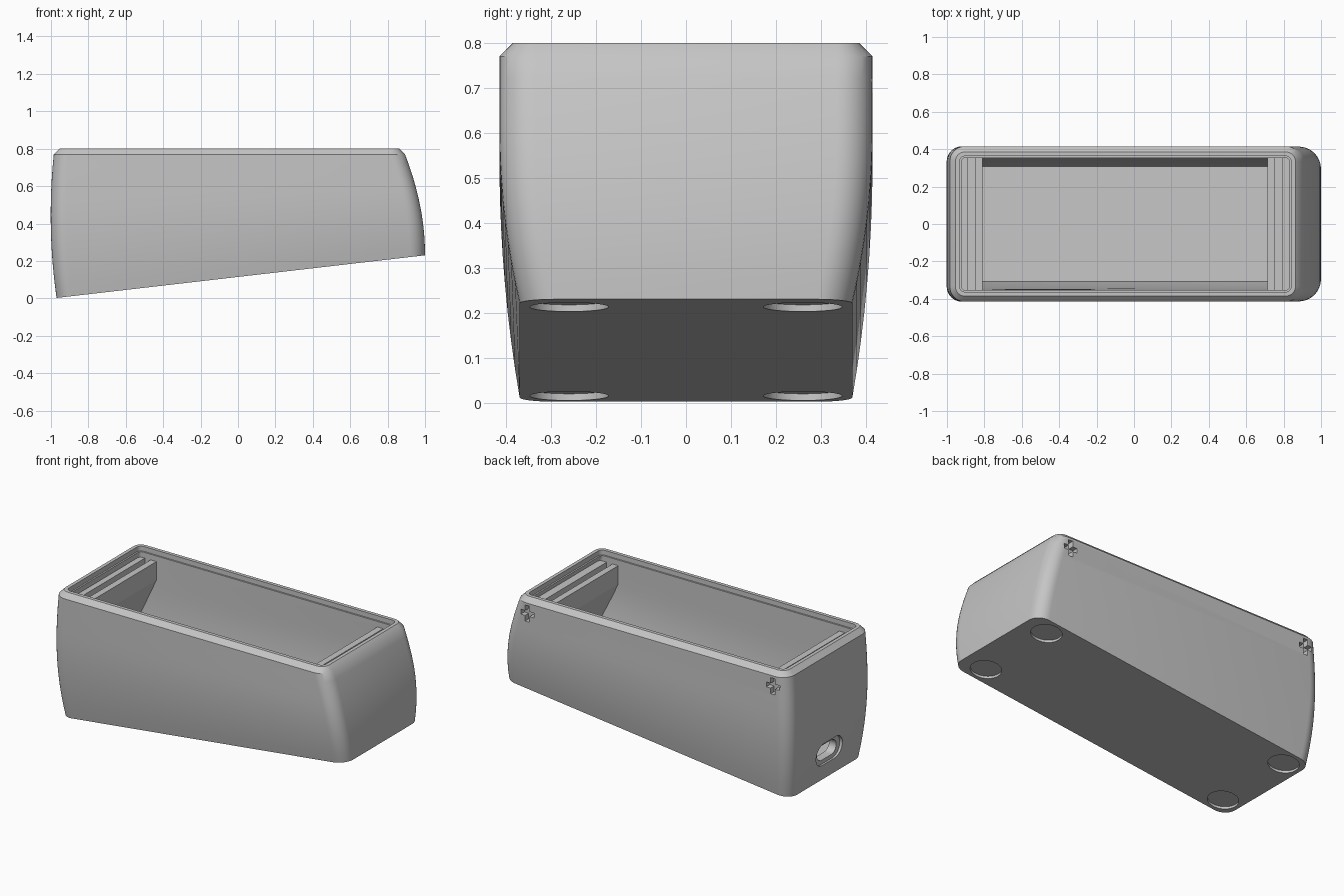
import bpy, bmesh
from math import sin, cos, pi, atan
from mathutils import Vector

cube = bpy.data.objects.get("Cube")
if cube:
    bpy.data.objects.remove(cube, do_unlink=True)

grey = bpy.data.materials.new("light_grey")
grey.use_nodes = True
colour = (0.56, 0.56, 0.56, 1)
grey.diffuse_color = colour
grey.node_tree.nodes["Principled BSDF"].inputs["Base Color"].default_value = colour

SHOULDER, TOP, SLOPE = 0.77, 0.8, 0.1157


def base_z(x):
    """Height of the sloping underside."""
    return 0.1145 + SLOPE * x


def add_object(name, bm):
    bmesh.ops.recalc_face_normals(bm, faces=bm.faces)
    mesh = bpy.data.meshes.new(name)
    bm.to_mesh(mesh)
    bm.free()
    mesh.materials.append(grey)
    obj = bpy.data.objects.new(name, mesh)
    bpy.context.collection.objects.link(obj)
    return obj


def ring(t, inset, radius, height, steps=8):
    """Rounded rectangle at fraction t up the bulging walls."""
    x0 = -0.97 - 0.109 * t + 0.094 * t * t + inset
    x1 = 1.0 - 0.107 * t * t - inset
    hy = 0.415 - 0.045 * (max(0, 0.7 - t) / 0.7) ** 2 - inset
    corners = [(x1, hy, -1, -1), (x0, hy, 1, -1), (x0, -hy, 1, 1), (x1, -hy, -1, 1)]
    points = []
    for k, (cx, cy, sx, sy) in enumerate(corners):
        for i in range(steps + 1):
            a = (k + i / steps) * pi / 2
            x = cx + sx * radius + radius * cos(a)
            y = cy + sy * radius + radius * sin(a)
            points.append((x, y, height(x)))
    return points


def wall_height(t, lift=0):
    return lambda x: (base_z(x) + lift) * (1 - t) + SHOULDER * t


def flat(z):
    return lambda x: z


def prism(name, points, direction):
    """Extrude a flat outline along a vector."""
    bm = bmesh.new()
    face = bm.faces.new([bm.verts.new(p) for p in points])
    extruded = bmesh.ops.extrude_face_region(bm, geom=[face])["geom"]
    verts = [v for v in extruded if isinstance(v, bmesh.types.BMVert)]
    bmesh.ops.translate(bm, verts=verts, vec=Vector(direction))
    return add_object(name, bm)


# Shell: outer wall, chamfer, rim, lid recess, then cavity down to its floor
N = 12
rings = [ring(i / N, 0, 0.08, wall_height(i / N)) for i in range(N + 1)]
rings += [ring(1, 0.03, 0.05, flat(TOP)),
          ring(1, 0.052, 0.03, flat(TOP)),
          ring(1, 0.052, 0.03, flat(SHOULDER)),
          ring(1, 0.062, 0.02, flat(SHOULDER))]
rings += [ring(i / N, 0.062, 0.02, wall_height(i / N, 0.05)) for i in reversed(range(N))]
bm = bmesh.new()
loops = [[bm.verts.new(p) for p in r] for r in rings]
for a, b in zip(loops, loops[1:]):
    for i in range(len(a)):
        j = (i + 1) % len(a)
        bm.faces.new((a[i], a[j], b[j], b[i]))
bm.faces.new(loops[0])
bm.faces.new(loops[-1])
shell = add_object("enclosure_shell", bm)

cutters = []

# Round recesses for the four feet
for x in (-0.86, 0.85):
    for y in (-0.26, 0.26):
        bpy.ops.mesh.primitive_cylinder_add(vertices=48, radius=0.0875, depth=0.03,
                                            location=(x, y, base_z(x)),
                                            rotation=(0, -atan(SLOPE), 0))
        cutters.append(bpy.context.object)


# Cable port: wide shallow pocket with a smaller through hole
def slot(x, half_length, radius, z=0.17):
    points = []
    for side in (1, -1):
        for i in range(13):
            a = -pi / 2 + pi * i / 12
            points.append((x, side * (half_length - radius + radius * cos(a)),
                           z + side * radius * sin(a)))
    return points


cutters.append(prism("port_pocket", slot(-1.1, 0.13, 0.07), (0.13, 0, 0)))
cutters.append(prism("port_hole", slot(-1.1, 0.095, 0.045), (0.22, 0, 0)))

# Cross-shaped notches in the rear wall
w, h, s = 0.045, 0.05, 0.015
quarter = [(w, s), (s, s), (s, h)]
outline = []
for sx, sy, step in ((1, 1, 1), (-1, 1, -1), (-1, -1, 1), (1, -1, -1)):
    outline += [(sx * px, sy * pz) for px, pz in quarter[::step]]
for x in (-0.89, 0.805):
    cutters.append(prism("cross_notch", [(x + px, 0.38, 0.705 + pz) for px, pz in outline],
                         (0, 0.1, 0)))

# Apply every cut
for cutter in cutters:
    mod = shell.modifiers.new("cut", 'BOOLEAN')
    mod.operation = 'DIFFERENCE'
    mod.solver = 'EXACT'
    mod.object = cutter
    bpy.context.view_layer.objects.active = shell
    bpy.ops.object.modifier_apply(modifier=mod.name)
    bpy.data.objects.remove(cutter, do_unlink=True)

# Slotted rails across both ends, with sloping supports beneath
rail = [(-0.02, 0.735), (0.04, 0.735), (0.04, 0.67), (0.08, 0.67), (0.08, 0.735),
        (0.12, 0.735), (0.12, 0.62), (0, 0.36), (-0.02, 0.36)]
for name, wall, side in (("right_rail", -0.93, 1), ("left_rail", 0.835, -1)):
    prism(name, [(wall + side * px, -0.365, pz) for px, pz in rail], (0, 0.73, 0))

# Smooth the curved walls and keep crisp edges
bpy.ops.object.select_all(action='DESELECT')
shell.select_set(True)
bpy.context.view_layer.objects.active = shell
bpy.ops.object.shade_smooth_by_angle(angle=pi / 6)
